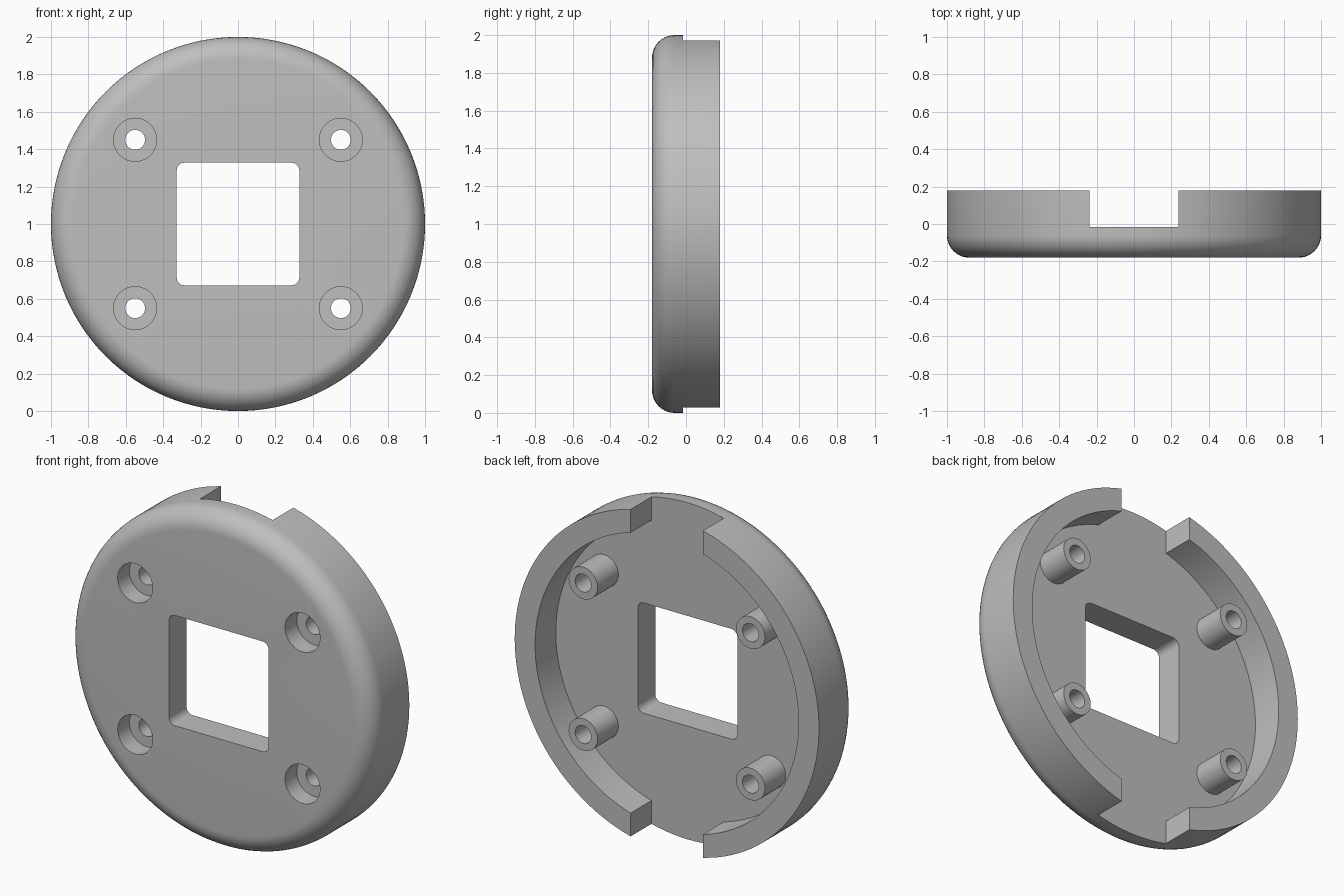
import bpy
import bmesh
from math import sin, cos, pi, radians
from mathutils import Matrix, Vector

cube = bpy.data.objects.get("Cube")
if cube:
    bpy.data.objects.remove(cube, do_unlink=True)

FRONT, FLOOR, BACK = -0.18, -0.015, 0.18   # depths along y
CENTRE = Vector((0, 0, 1))
FILLET = 0.12

grey = bpy.data.materials.new("plain grey")
grey.use_nodes = True
colour = (0.52, 0.52, 0.52, 1)
grey.diffuse_color = colour
grey.node_tree.nodes["Principled BSDF"].inputs["Base Color"].default_value = colour


def finish(name, bm):
    bmesh.ops.recalc_face_normals(bm, faces=bm.faces)
    mesh = bpy.data.meshes.new(name)
    bm.to_mesh(mesh)
    bm.free()
    mesh.materials.append(grey)
    obj = bpy.data.objects.new(name, mesh)
    bpy.context.collection.objects.link(obj)
    return obj


def lathe(name, profile, x, z, steps):
    """Revolve (radius, y) points about an axis along y through (x, z)."""
    bm = bmesh.new()
    verts = [bm.verts.new((x + r, y, z)) for r, y in profile]
    edges = [bm.edges.new(pair) for pair in zip(verts, verts[1:])]
    bmesh.ops.spin(bm, geom=verts + edges, cent=(x, 0, z), axis=(0, 1, 0),
                   angle=2 * pi, steps=steps, use_duplicate=False)
    bmesh.ops.remove_doubles(bm, verts=bm.verts, dist=1e-5)
    return finish(name, bm)


def box(name, size, location, corner=0):
    bm = bmesh.new()
    matrix = Matrix.Translation(location) @ Matrix.Diagonal((*size, 1))
    bmesh.ops.create_cube(bm, size=1, matrix=matrix)
    if corner:
        along_y = [e for e in bm.edges
                   if abs(e.verts[0].co.y - e.verts[1].co.y) > 0.01]
        bmesh.ops.bevel(bm, geom=along_y, offset=corner, segments=8,
                        profile=0.5, affect='EDGES')
    return finish(name, bm)


def combine(target, tool, operation):
    """Apply a boolean and discard the tool."""
    bpy.context.view_layer.objects.active = target
    mod = target.modifiers.new("combine", 'BOOLEAN')
    mod.operation = operation
    mod.solver = 'EXACT'
    mod.object = tool
    bpy.ops.object.modifier_apply(modifier=mod.name)
    bpy.data.objects.remove(tool, do_unlink=True)


# Round cover: face plate with a rounded front edge and a rim behind it
arc = [(1 - FILLET + FILLET * sin(a), FRONT + FILLET - FILLET * cos(a))
       for a in (i * pi / 20 for i in range(11))]
cover = lathe("round_cover",
              [(0, FRONT)] + arc + [(1, BACK), (0.866, BACK), (0.866, FLOOR), (0, FLOOR)],
              0, 1, 128)

# Notches through the rim at top and bottom
for z in (0, 2):
    notch = box("notch_cutter", (0.475, 0.4, 0.6), (0, FLOOR + 0.2, z))
    combine(cover, notch, 'DIFFERENCE')

# Square window with rounded corners
window = box("window_cutter", (0.655, 1, 0.655), CENTRE, corner=0.04)
combine(cover, window, 'DIFFERENCE')

# Screw posts, each with a through hole and a counterbore in the front
for x in (-0.55, 0.55):
    for z in (0.55, 1.45):
        post = lathe("screw_post",
                     [(0, FLOOR - 0.02), (0.095, FLOOR - 0.02), (0.095, BACK), (0, BACK)],
                     x, z, 48)
        combine(cover, post, 'UNION')
        bore = lathe("bore_cutter",
                     [(0, -0.3), (0.115, -0.3), (0.115, -0.07),
                      (0.053, -0.07), (0.053, 0.3), (0, 0.3)],
                     x, z, 48)
        combine(cover, bore, 'DIFFERENCE')

bpy.ops.object.select_all(action='DESELECT')
cover.select_set(True)
bpy.context.view_layer.objects.active = cover
bpy.ops.object.shade_smooth_by_angle(angle=radians(30))
